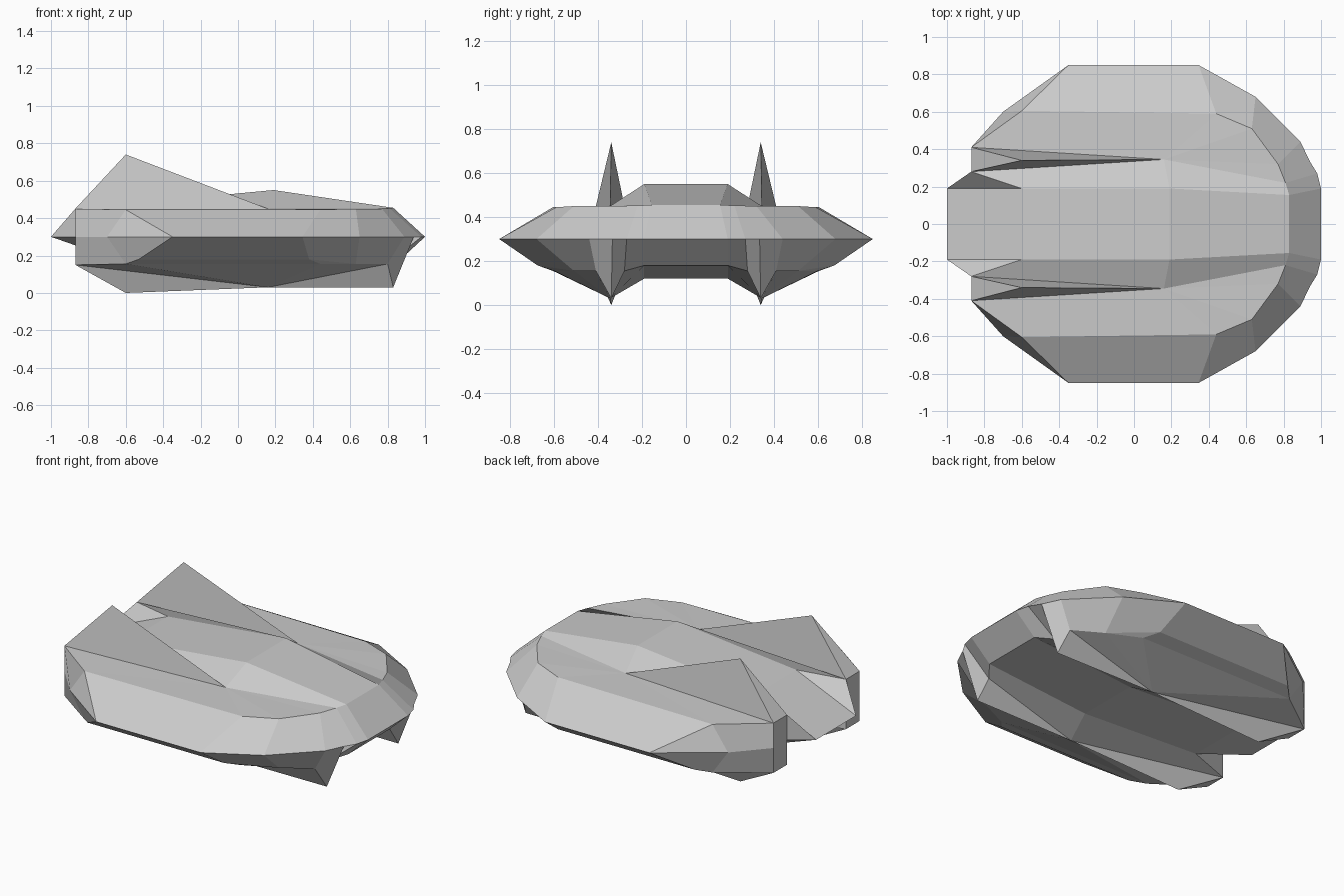
import bpy, bmesh

if "Cube" in bpy.data.objects:
    bpy.data.objects.remove(bpy.data.objects["Cube"])

P = {}


def points(prefix, coords, z=None):
    for i, c in enumerate(coords):
        P[f"{prefix}{i}"] = (c[0], c[1], c[2] if z is None else z)


# Widest outline of the hull, nose to tail (one side)
points("r", [(1, .19), (.98, .27), (.94, .335), (.89, .44), (.65, .68), (.345, .85),
             (-.35, .85), (-.7, .6), (-.87, .41), (-.87, .28), (-1, .19)], .3)
# Upper deck edge, nose to tail
points("d", [(.83, .155, .455), (.81, .22, .453), (.77, .32, .45), (.63, .51, .45),
             (.44, .59, .445), (-.6, .605, .445), (-.87, .41, .45), (-.87, .28, .45)])
# Raised spine, fin front and fin peak
points("s", [(.19, .19, .55), (-.6, .19, .47)])
points("f", [(.16, .345, .45), (-.6, .34, .74)])
# Lower deck edge, nose to tail
points("l", [(.87, .19, .18), (.8, .28, .155), (.8, .41, .155), (.63, .51, .155),
             (.38, .675, .18), (-.53, .675, .18), (-.6, .605, .155),
             (-.87, .41, .15), (-.87, .28, .15), (.44, .6, .155)])
# Belly channel, keel middle, rear keel tip and front keel tip
points("b", [(.19, .19, .12), (-.6, .19, .16)])
points("k", [(.16, .345, .03), (-.6, .34, 0), (.83, .34, .03)])


def fan(tip, edge):
    e = edge.split()
    return [f"{tip} {a} {b}" for a, b in zip(e, e[1:])]


# Panels of each part on one side
PANELS = {
    "upper_hull": ["r0 r1 d1 d0", "r1 r2 r3 d2 d1", "r3 r4 d3 d2", "r4 r5 d4 d3",
                   "r5 r6 d5 d4", "r6 r7 d5", "r7 r8 d6 d5", "r9 r10 d7", "r10 s1 d7",
                   "d7 s1 s0 f0", "f0 s0 d0 d1"] + fan("f0", "d1 d2 d3 d4 d5 d6"),
    "lower_hull": ["r0 r1 l1 l0", "r3 r4 l3 l2", "r4 r5 l4 l3", "r5 r6 l5 l4",
                   "r6 r7 l6 l5", "r7 r8 l7 l6", "r9 r10 b1", "r9 b1 l8",
                   "l4 l5 l6 l9", "l3 l4 l9", "l8 b1 b0 k0", "k0 b0 l0 l1"]
                  + fan("k0", "l2 l3 l9 l6 l7"),
    "tail_plates": ["r8 r9 d7 d6", "r8 r9 l8 l7"],
    "top_fins": fan("f1", "f0 d6 d7 f0"),
    "rear_keels": fan("k1", "k0 l7 l8 k0"),
    "front_keels": ["r1 r2 k2 l1", "r2 r3 l2 k2", "l1 k2 k0", "l2 k2 k0"],
}
# Strips that cross the middle from side to side
CENTRE = {"upper_hull": "r10 s1 s0 d0 r0", "lower_hull": "r0 l0 b0 b1 r10"}

# Whole closed body, both sides
whole = bmesh.new()
V = {(k, s): whole.verts.new((x, s * y, z)) for k, (x, y, z) in P.items() for s in (1, -1)}
for part, name in enumerate(PANELS):
    for panel in PANELS[name]:
        for s in (1, -1):
            whole.faces.new([V[k, s] for k in panel.split()]).material_index = part
    strip = CENTRE.get(name, "").split()
    for a, b in zip(strip, strip[1:]):
        whole.faces.new([V[a, 1], V[b, 1], V[b, -1], V[a, -1]]).material_index = part
bmesh.ops.recalc_face_normals(whole, faces=whole.faces)

# One object per part, cut out of the whole body
for part, name in enumerate(PANELS):
    bm = whole.copy()
    bmesh.ops.delete(bm, geom=[f for f in bm.faces if f.material_index != part], context='FACES')
    for f in bm.faces:
        f.material_index = 0
    mesh = bpy.data.meshes.new(name)
    bm.to_mesh(mesh)
    bm.free()
    bpy.context.collection.objects.link(bpy.data.objects.new(name, mesh))
whole.free()
